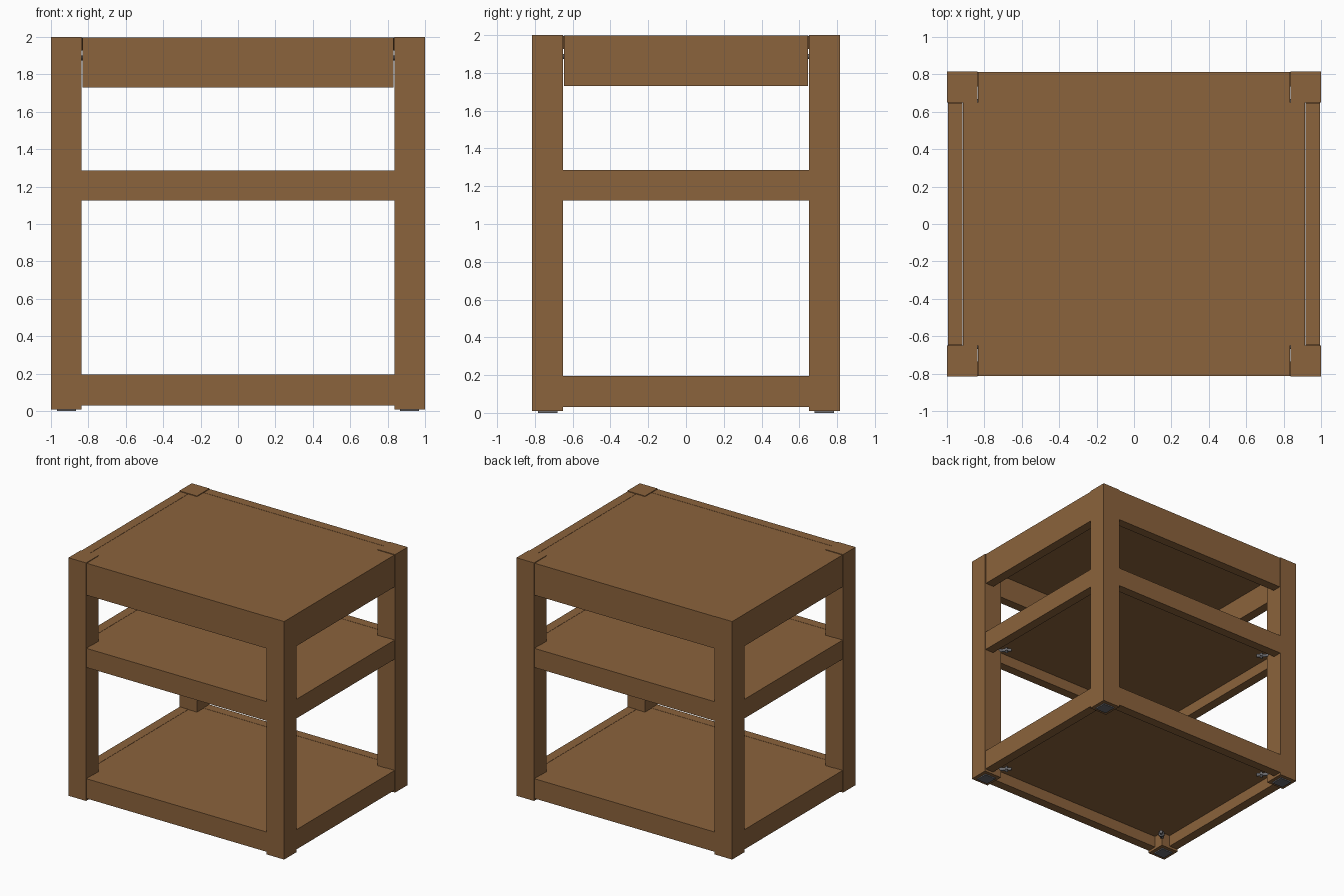
import bpy, bmesh, math
from mathutils import Matrix, Vector

if "Cube" in bpy.data.objects:
    bpy.data.objects.remove(bpy.data.objects["Cube"])


def material(name, rgb):
    m = bpy.data.materials.new(name)
    m.diffuse_color = (*rgb, 1)
    m.use_nodes = True
    m.node_tree.nodes["Principled BSDF"].inputs["Base Color"].default_value = m.diffuse_color
    return m


wood = material("brown wood", (0.26, 0.125, 0.045))
metal = material("dark grey", (0.15, 0.15, 0.16))


def finish(name, bm, mat):
    bmesh.ops.recalc_face_normals(bm, faces=bm.faces)
    me = bpy.data.meshes.new(name)
    bm.to_mesh(me)
    bm.free()
    me.materials.append(mat)
    ob = bpy.data.objects.new(name, me)
    bpy.context.collection.objects.link(ob)
    return ob


def box(name, x0, x1, y0, y1, z0, z1, mat):
    bm = bmesh.new()
    bmesh.ops.create_cube(bm, size=1)
    for v in bm.verts:
        v.co = ((x0, x1)[v.co.x > 0], (y0, y1)[v.co.y > 0], (z0, z1)[v.co.z > 0])
    return finish(name, bm, mat)


def span(s, a, b):
    return sorted((s * a, s * b))


def panel(name, hx, hy, nx, ny, z0, z1):
    # flat board with square notches around the legs
    pts = [(nx, -hy), (nx, -ny), (hx, -ny), (hx, ny), (nx, ny), (nx, hy),
           (-nx, hy), (-nx, ny), (-hx, ny), (-hx, -ny), (-nx, -ny), (-nx, -hy)]
    bm = bmesh.new()
    face = bm.faces.new([bm.verts.new((x, y, z0)) for x, y in pts])
    top = bmesh.ops.extrude_face_region(bm, geom=[face])["geom"]
    bmesh.ops.translate(bm, vec=(0, 0, z1 - z0),
                        verts=[g for g in top if isinstance(g, bmesh.types.BMVert)])
    return finish(name, bm, wood)


def bolt(name, sx, sy, z):
    # threaded rod and hex nut pointing diagonally inward from the leg corner
    d = Vector((-sx, -sy, 0)).normalized()
    start = Vector((sx * 0.845, sy * 0.66, z))
    rot = d.to_track_quat('Z', 'Y').to_matrix().to_4x4()
    bm = bmesh.new()
    for r, length, at, n in ((0.013, 0.10, 0.05, 12), (0.026, 0.02, 0.06, 6)):
        bmesh.ops.create_cone(bm, cap_ends=True, segments=n, radius1=r, radius2=r, depth=length,
                              matrix=Matrix.Translation(start + d * at) @ rot)
    finish(name, bm, metal)


LX, LY = 0.835, 0.65          # inner leg faces
corners = [(sx, sy) for sx in (-1, 1) for sy in (-1, 1)]

# legs and foot pads
for sx, sy in corners:
    side = ("front" if sy < 0 else "back") + ("_left" if sx < 0 else "_right")
    box(side + "_leg", *span(sx, LX, 0.998), *span(sy, LY, 0.815), 0.01, 2.0, wood)
    box(side + "_foot_pad", *span(sx, 0.865, 0.968), *span(sy, 0.681, 0.784), 0, 0.012, metal)

# three levels: rails around a notched panel, bolts under the corners
for level, z0, z1, gap in (("bottom", 0.03, 0.195, 0), ("middle", 1.125, 1.285, 0),
                           ("top", 1.73, 1.997, 0.004)):
    for s in (-1, 1):
        box(level + ("_front_rail" if s < 0 else "_back_rail"),
            -LX + gap, LX - gap, *span(s, 0.735, 0.812), z0, z1, wood)
        box(level + ("_left_rail" if s < 0 else "_right_rail"),
            *span(s, 0.915, 0.994), -LY + gap, LY - gap, z0, z1, wood)
    panel(level + "_panel", 0.914, 0.734, LX - 0.002, LY - 0.002, z1 - 0.07, z1 - 0.001)
    for sx, sy in corners:
        bolt(level + "_corner_bolt", sx, sy, z1 - 0.11)
